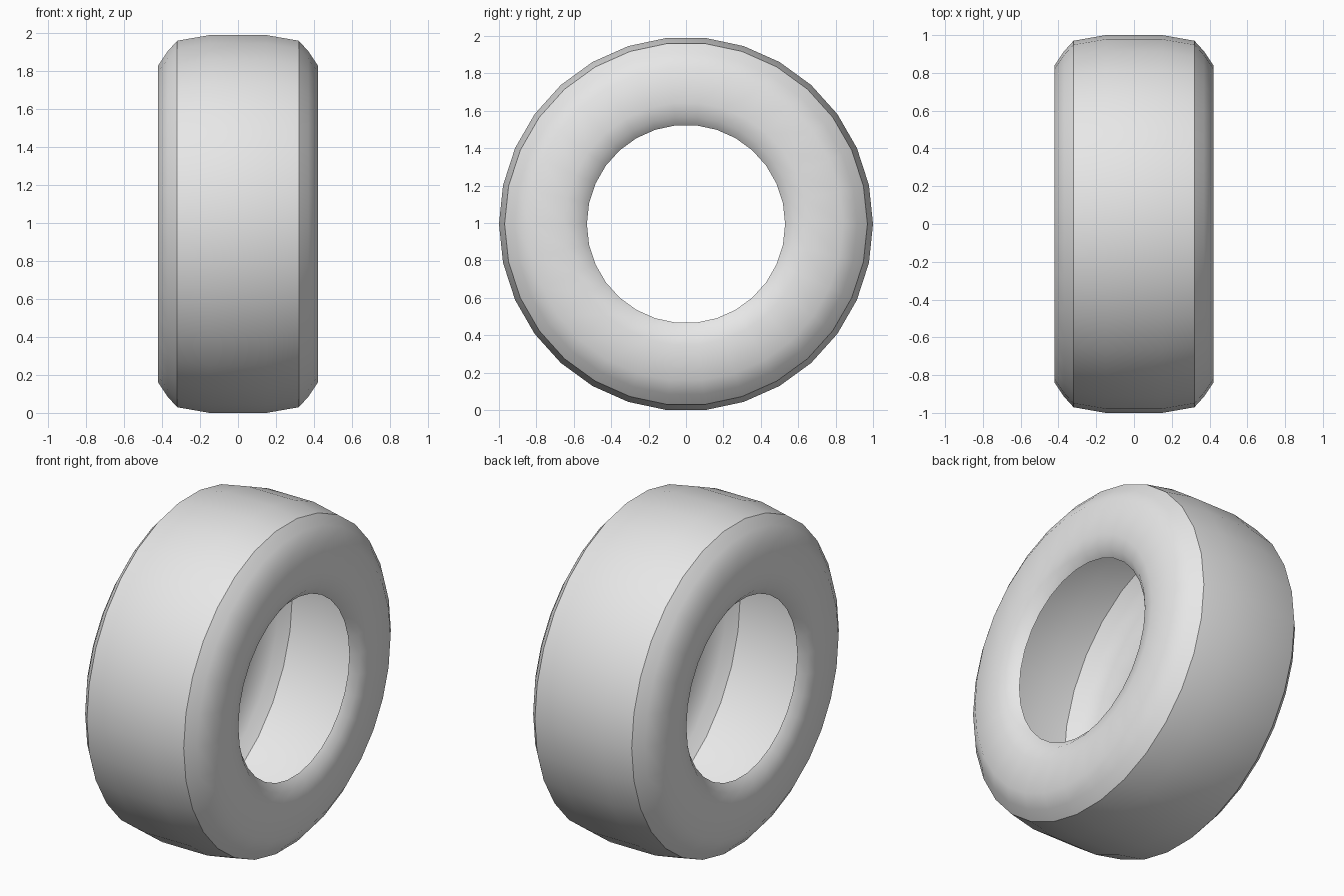
import bpy
import bmesh
import math
from mathutils import Vector

SIDES = 30
HUB_HEIGHT = math.cos(math.pi / SIDES)  # stands on a flat facet

# Remove the default cube
cube = bpy.data.objects.get("Cube")
if cube:
    bpy.data.objects.remove(cube, do_unlink=True)

# Plain grey rubber
rubber = bpy.data.materials.new("grey_rubber")
rubber.use_nodes = True
grey = (0.8, 0.8, 0.8, 1.0)
rubber.diffuse_color = grey
rubber.node_tree.nodes["Principled BSDF"].inputs["Base Color"].default_value = grey

# Half cross-section as (width, radius): tread, shoulder, sidewall, bead
half = [(0.15, 1.0), (0.32, 0.97), (0.37, 0.915), (0.42, 0.84),
        (0.42, 0.65), (0.405, 0.575), (0.365, 0.53)]
profile = [(-x, r) for x, r in reversed(half)] + half

# Revolve the open cross-section around the axle
bm = bmesh.new()
verts = [bm.verts.new((x, r, 0)) for x, r in profile]
edges = [bm.edges.new(pair) for pair in zip(verts, verts[1:])]
bmesh.ops.spin(bm, geom=verts + edges, cent=(0, 0, 0), axis=(1, 0, 0),
               angle=math.tau, steps=SIDES, use_merge=True)
bmesh.ops.remove_doubles(bm, verts=bm.verts[:], dist=0.0005)

# Point the shell outwards
bmesh.ops.recalc_face_normals(bm, faces=bm.faces[:])
tread = min(bm.faces, key=lambda f: abs(f.calc_center_median().x)
            - f.calc_center_median().yz.length)
if tread.normal.dot(tread.calc_center_median()) < 0:
    bmesh.ops.reverse_faces(bm, faces=bm.faces[:])

# Smooth surface with a crisp edge where tread meets shoulder
for face in bm.faces:
    face.smooth = True
for edge in bm.edges:
    edge.smooth = not all(abs(abs(v.co.x) - 0.32) < 0.005 for v in edge.verts)

bmesh.ops.translate(bm, verts=bm.verts[:], vec=Vector((0, 0, HUB_HEIGHT)))
mesh = bpy.data.meshes.new("tyre")
bm.to_mesh(mesh)
bm.free()
mesh.materials.append(rubber)
tyre = bpy.data.objects.new("tyre", mesh)
bpy.context.collection.objects.link(tyre)
